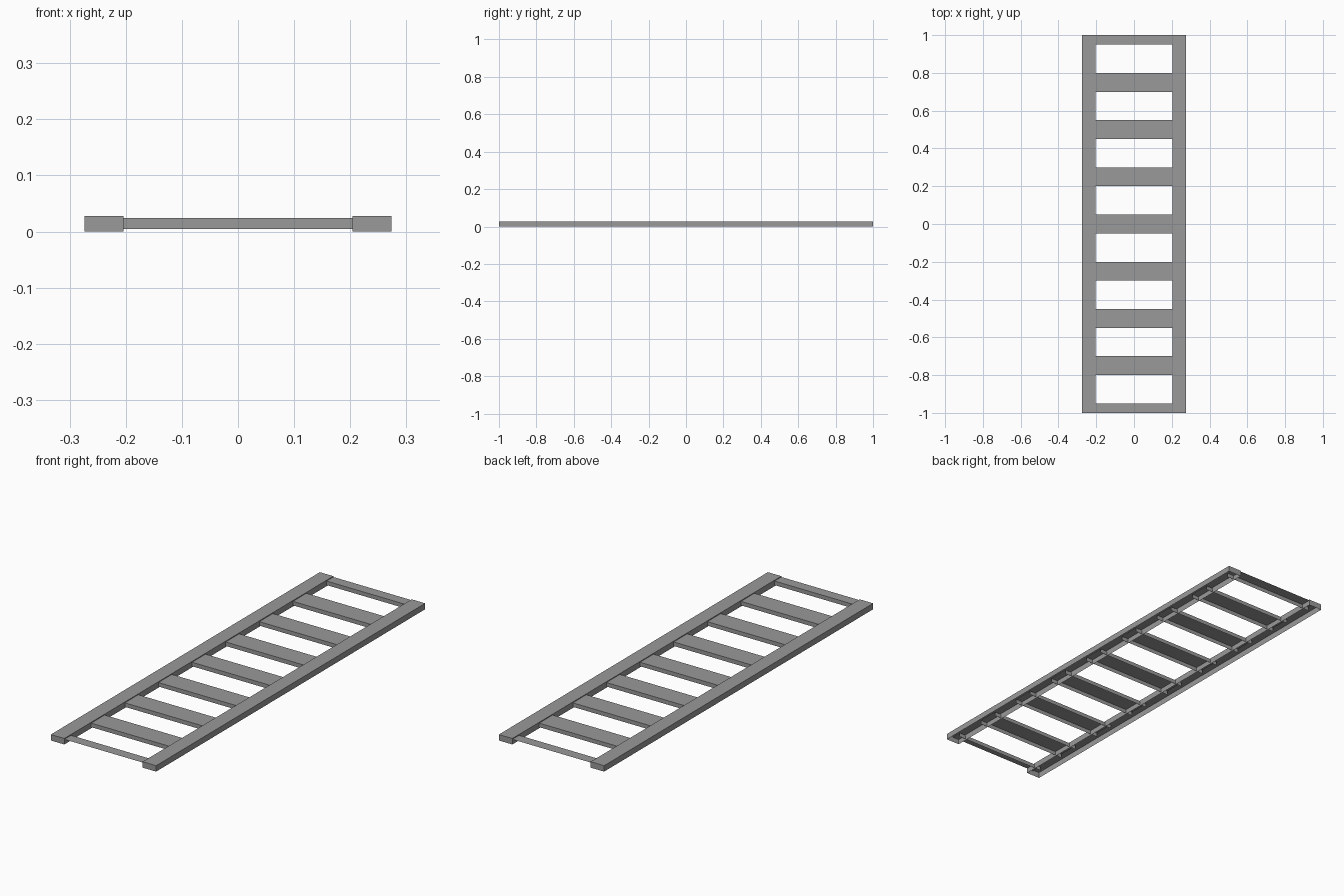
import bpy
import bmesh

default = bpy.data.objects.get("Cube")
if default:
    bpy.data.objects.remove(default, do_unlink=True)

# Single grey paint
grey = bpy.data.materials.new("matte grey")
grey.use_nodes = True
colour = (0.32, 0.32, 0.32, 1)
grey.diffuse_color = colour
grey.node_tree.nodes["Principled BSDF"].inputs["Base Color"].default_value = colour


def channel(name, x, y, z, open_sides):
    """Box shell without a floor and without the listed (axis, sign) sides."""
    bm = bmesh.new()
    bmesh.ops.create_cube(bm, size=1)
    skip = [f for f in bm.faces
            if any(f.normal[axis] * sign > 0.5 for axis, sign in open_sides)]
    bmesh.ops.delete(bm, geom=skip, context='FACES')
    for v in bm.verts:
        for axis, (low, high) in enumerate((x, y, z)):
            v.co[axis] = high if v.co[axis] > 0 else low
    mesh = bpy.data.meshes.new(name)
    bm.to_mesh(mesh)
    bm.free()
    mesh.materials.append(grey)
    obj = bpy.data.objects.new(name, mesh)
    bpy.context.collection.objects.link(obj)


FLOOR = (2, -1)
ENDS = [(0, -1), (0, 1)]

# Side rails, hollow underneath
channel("left_rail", (0.204, 0.274), (-1, 1), (0, 0.028), [FLOOR])
channel("right_rail", (-0.274, -0.204), (-1, 1), (0, 0.028), [FLOOR])

# Rungs run into the rails; the two end rungs are half width and open outward
for i in range(9):
    centre = -1 + i * 0.25
    span = (max(centre - 0.05, -1), min(centre + 0.05, 1))
    openings = [FLOOR] + ENDS
    if i == 0:
        openings.append((1, -1))
    if i == 8:
        openings.append((1, 1))
    channel(f"rung_{i + 1}", (-0.24, 0.24), span, (0.005, 0.024), openings)
